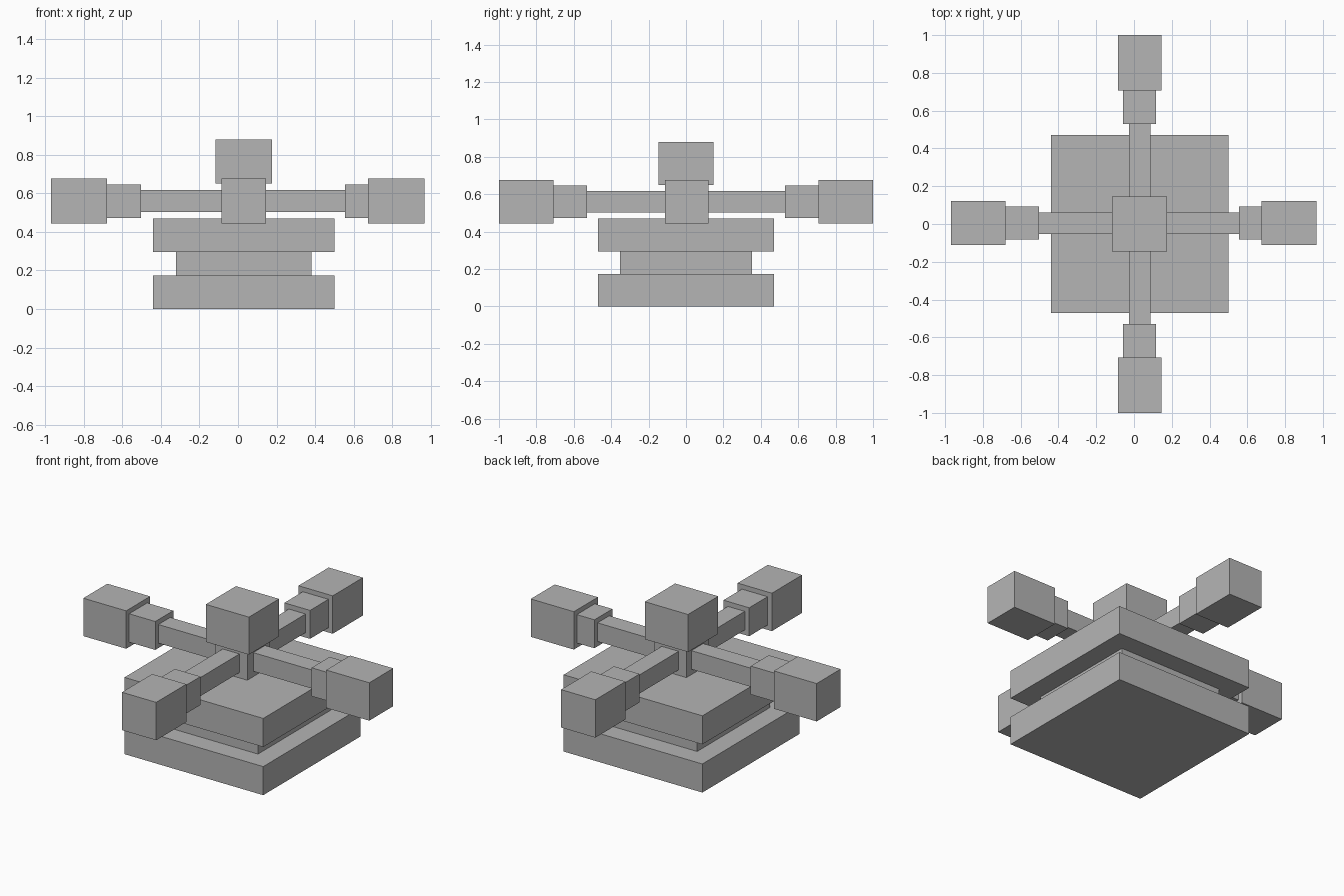
import bpy
import bmesh
from mathutils import Matrix, Vector

if "Cube" in bpy.data.objects:
    bpy.data.objects.remove(bpy.data.objects["Cube"])

CX = 0.03   # column axis, slightly off centre in x
CZ = 0.56   # height of the arm axis

grey = bpy.data.materials.new("plain grey")
grey.diffuse_color = (0.46, 0.46, 0.46, 1.0)
grey.use_nodes = True
grey.node_tree.nodes["Principled BSDF"].inputs["Base Color"].default_value = grey.diffuse_color


def box(name, x, y, z):
    """Flat-sided box spanning the given (min, max) ranges."""
    lo, hi = Vector((x[0], y[0], z[0])), Vector((x[1], y[1], z[1]))
    bm = bmesh.new()
    bmesh.ops.create_cube(bm, size=1.0, matrix=Matrix.Translation((lo + hi) / 2)
                          @ Matrix.Diagonal((*(hi - lo), 1.0)))
    mesh = bpy.data.meshes.new(name)
    bm.to_mesh(mesh)
    bm.free()
    mesh.materials.append(grey)
    obj = bpy.data.objects.new(name, mesh)
    bpy.context.collection.objects.link(obj)
    return obj


def around(c, half):
    return (c - half, c + half)


# Stepped base
for name, half, z in (("base_slab", 0.47, (0.0, 0.175)),
                      ("base_neck", 0.352, (0.175, 0.295)),
                      ("upper_slab", 0.47, (0.295, 0.47))):
    box(name, around(CX, half), around(0, half), z)

# Central post and cap
box("post", around(CX, 0.11), around(0, 0.11), (0.47, 0.65))
box("cap", around(CX, 0.146), around(0, 0.146), (0.65, 0.88))

# Arm pieces: name, half thickness
SECTIONS = (("arm", 0.057), ("collar", 0.087), ("head", 0.116))

# Front and back arms: piece ends measured outwards along y
for side, s in (("front", -1), ("back", 1)):
    ends = (0.11, 0.53, 0.708, 1.0)
    for i, (part, half) in enumerate(SECTIONS):
        span = tuple(sorted((s * ends[i], s * ends[i + 1])))
        box(f"{side}_{part}", around(CX, half), span, around(CZ, half))

# Left and right arms: piece ends given along x
for side, ends in (("left", (-0.08, -0.503, -0.68, -0.97)),
                   ("right", (0.14, 0.556, 0.675, 0.967))):
    for i, (part, half) in enumerate(SECTIONS):
        span = tuple(sorted((ends[i], ends[i + 1])))
        box(f"{side}_{part}", span, around(0.005, half), around(CZ, half))
